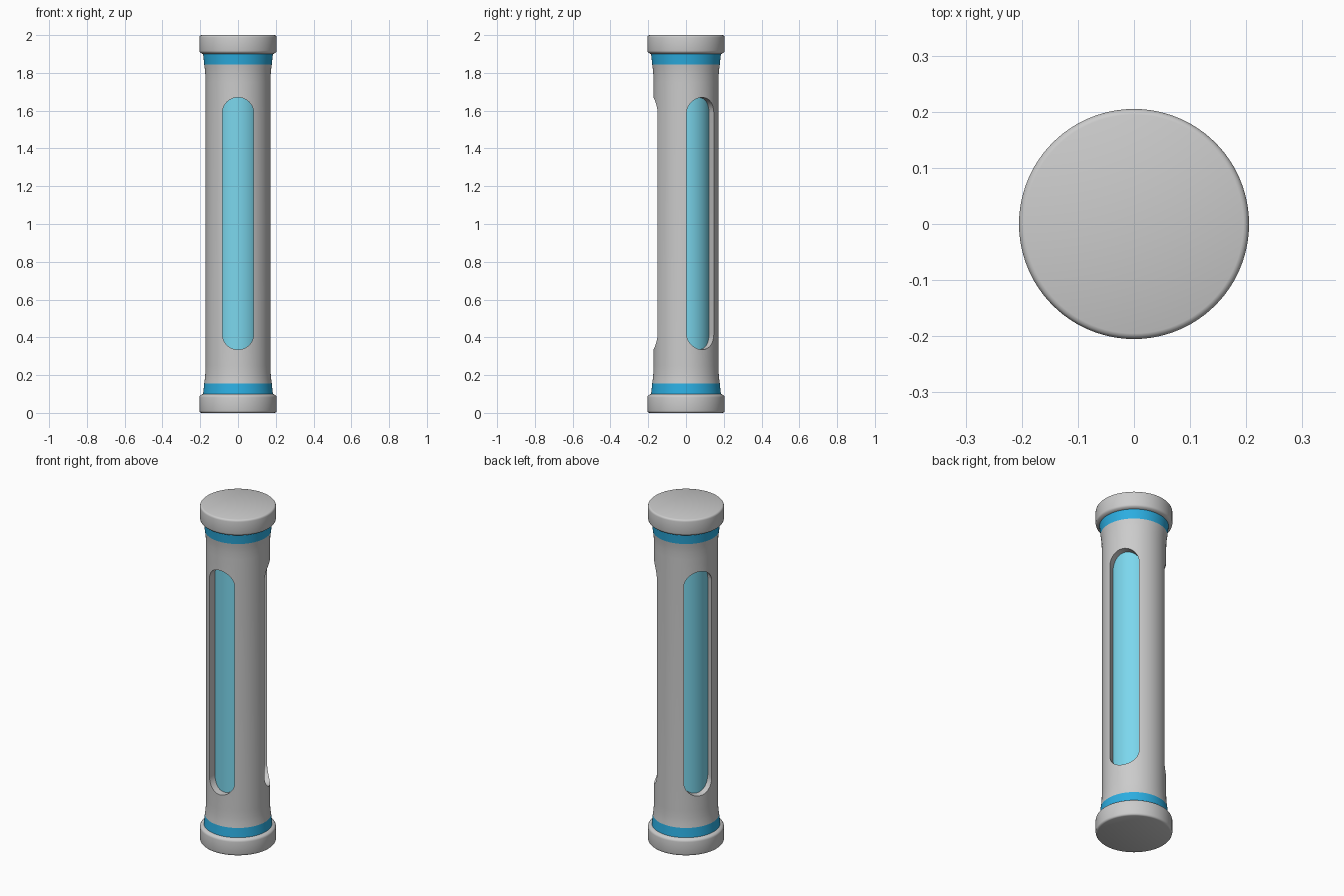
import bpy, bmesh, math
from mathutils import Matrix

if "Cube" in bpy.data.objects:
    bpy.data.objects.remove(bpy.data.objects["Cube"])

SEG = 96


def material(name, rgb):
    m = bpy.data.materials.new(name)
    m.diffuse_color = (*rgb, 1)
    m.use_nodes = True
    m.node_tree.nodes["Principled BSDF"].inputs["Base Color"].default_value = m.diffuse_color
    return m


def make_object(name, bm, mat=None):
    bmesh.ops.recalc_face_normals(bm, faces=bm.faces)
    me = bpy.data.meshes.new(name)
    bm.to_mesh(me)
    bm.free()
    ob = bpy.data.objects.new(name, me)
    bpy.context.collection.objects.link(ob)
    if mat:
        me.materials.append(mat)
    return ob


def smooth(ob, angle=30):
    bpy.ops.object.select_all(action='DESELECT')
    ob.select_set(True)
    bpy.context.view_layer.objects.active = ob
    bpy.ops.object.shade_smooth_by_angle(angle=math.radians(angle))


def lathe(name, profile, mat=None):
    """Closed solid of revolution from (radius, z) points, flat ended."""
    bm = bmesh.new()
    rings = [[bm.verts.new((r * math.cos(2 * math.pi * i / SEG),
                            r * math.sin(2 * math.pi * i / SEG), z))
              for i in range(SEG)] for r, z in profile]
    for a, b in zip(rings, rings[1:]):
        for i in range(SEG):
            j = (i + 1) % SEG
            bm.faces.new((a[i], a[j], b[j], b[i]))
    bm.faces.new(rings[0])
    bm.faces.new(rings[-1])
    return make_object(name, bm, mat)


def slot_cutter(angle, half_w=0.083, z0=0.335, z1=1.67):
    """Stadium-shaped prism pointing outwards along the given angle."""
    n = 24
    outline = []
    for zc, start in ((z1 - half_w, 0), (z0 + half_w, math.pi)):
        for i in range(n + 1):
            t = start + math.pi * i / n
            outline.append((half_w * math.cos(t), zc + half_w * math.sin(t)))
    bm = bmesh.new()
    face = bm.faces.new([bm.verts.new((0.085, y, z)) for y, z in outline])
    ext = bmesh.ops.extrude_face_region(bm, geom=[face])
    verts = [g for g in ext['geom'] if isinstance(g, bmesh.types.BMVert)]
    bmesh.ops.translate(bm, verts=verts, vec=(0.2, 0, 0))
    bm.transform(Matrix.Rotation(math.radians(angle), 4, 'Z'))
    ob = make_object("slot_cutter", bm)
    ob.hide_render = True
    return ob


blue = material("band_blue", (0.025, 0.42, 0.75))
cyan = material("glass_cyan", (0.2, 0.68, 0.85))

# Body tube, flared at both ends
lower = [(0.179, 0.155), (0.1755, 0.18), (0.173, 0.21), (0.172, 0.25)]
body = lathe("body", lower + [(r, 2 - z) for r, z in reversed(lower)])

# Three rounded window slots around the body
cutters = [slot_cutter(a) for a in (-90, 30, 150)]
bpy.context.view_layer.objects.active = body
for c in cutters:
    mod = body.modifiers.new("slot", 'BOOLEAN')
    mod.operation = 'DIFFERENCE'
    mod.solver = 'EXACT'
    mod.object = c
    bpy.ops.object.modifier_apply(modifier=mod.name)
for c in cutters:
    bpy.data.objects.remove(c, do_unlink=True)
smooth(body)

# Inner glass core seen through the slots
smooth(lathe("glass_core", [(0.13, 0.25), (0.13, 1.75)], cyan))

# Coloured bands and end caps, mirrored top and bottom
band = [(0.185, 0.098), (0.182, 0.125), (0.179, 0.155)]
cap = [(0.195, 0.0), (0.2, 0.002), (0.2035, 0.006), (0.205, 0.012),
       (0.205, 0.082), (0.2035, 0.088), (0.2, 0.093), (0.187, 0.1)]
for end in ("bottom", "top"):
    flip = (lambda p: p) if end == "bottom" else (lambda p: [(r, 2 - z) for r, z in p])
    smooth(lathe(end + "_band", flip(band), blue))
    smooth(lathe(end + "_cap", flip(cap)), 40)
